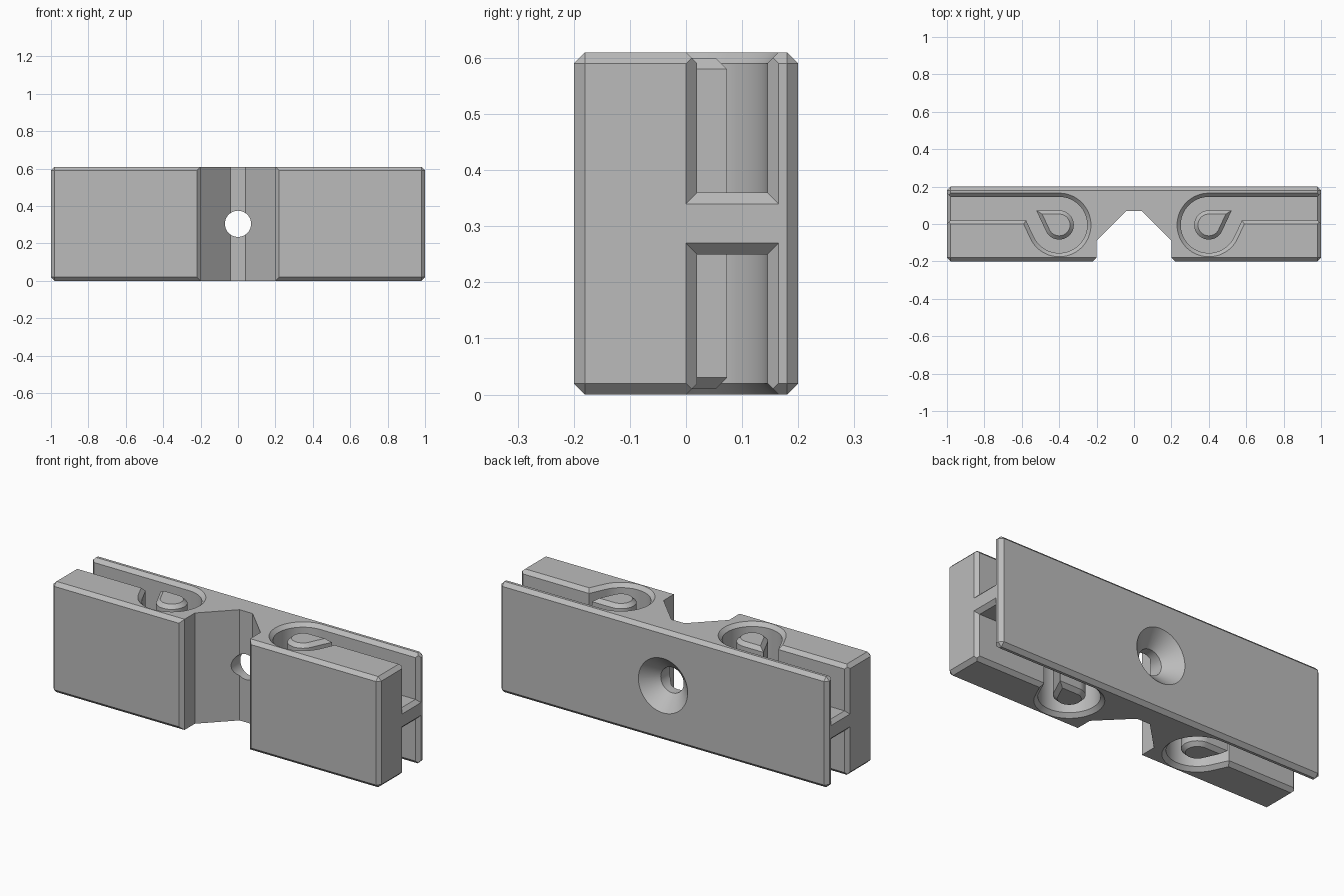
import bpy
import bmesh
import math
from mathutils import Vector

cube = bpy.data.objects.get("Cube")
if cube:
    bpy.data.objects.remove(cube, do_unlink=True)

HEIGHT = 0.61
CHAMFER = 0.02
POST_X, POST_Y = 0.4, -0.005
TANGENT = math.radians(-25)   # where the straight flank leaves the round

grey = bpy.data.materials.new("grey_plastic")
grey.use_nodes = True
colour = (0.5, 0.5, 0.5, 1)
grey.diffuse_color = colour
grey.node_tree.nodes["Principled BSDF"].inputs["Base Color"].default_value = colour


def make_object(name, bm):
    bmesh.ops.recalc_face_normals(bm, faces=bm.faces)
    mesh = bpy.data.meshes.new(name)
    bm.to_mesh(mesh)
    bm.free()
    mesh.materials.append(grey)
    obj = bpy.data.objects.new(name, mesh)
    bpy.context.collection.objects.link(obj)
    return obj


def loft(name, rings):
    """Closed solid through rings that have equal point counts."""
    bm = bmesh.new()
    loops = [[bm.verts.new(p) for p in ring] for ring in rings]
    n = len(loops[0])
    for a, b in zip(loops, loops[1:]):
        for i in range(n):
            j = (i + 1) % n
            bm.faces.new((a[i], a[j], b[j], b[i]))
    bm.faces.new(loops[0])
    bm.faces.new(loops[-1])
    return make_object(name, bm)


def arc(radius, segments=48):
    """Round part from the back tangent, past the centre, to the flank."""
    start, end = math.pi / 2, 2 * math.pi + TANGENT
    for i in range(segments + 1):
        a = start + (end - start) * i / segments
        yield (POST_X + radius * math.cos(a), POST_Y + radius * math.sin(a))


def flank_at(radius, y):
    """Point at the given y on the straight flank."""
    px = POST_X + radius * math.cos(TANGENT)
    py = POST_Y + radius * math.sin(TANGENT)
    return (px - math.tan(TANGENT) * (y - py), y)


def teardrop(radius):
    return list(arc(radius)) + [flank_at(radius, POST_Y + radius)]


def channel(grow):
    r, front = 0.15 + grow, 0.02 - grow
    return list(arc(r)) + [flank_at(r, front), (1.2, front), (1.2, POST_Y + r)]


def level(outline, z, side, flip=False):
    z = HEIGHT - z if flip else z
    return [Vector((side * x, y, z)) for x, y in outline]


def cut(target, cutter):
    cutter.hide_render = True
    mod = target.modifiers.new("cut", 'BOOLEAN')
    mod.operation = 'DIFFERENCE'
    mod.solver = 'EXACT'
    mod.object = cutter
    bpy.context.view_layer.objects.active = target
    bpy.ops.object.modifier_apply(modifier=mod.name)
    bpy.data.objects.remove(cutter, do_unlink=True)


# Chamfered block
bm = bmesh.new()
bmesh.ops.create_cube(bm, size=1)
bmesh.ops.scale(bm, vec=(2, 0.4, HEIGHT), verts=bm.verts)
bmesh.ops.translate(bm, vec=(0, 0, HEIGHT / 2), verts=bm.verts)
bmesh.ops.bevel(bm, geom=bm.edges[:], offset=CHAMFER, segments=1, affect='EDGES')
body = make_object("body", bm)

# Front notch with chamfered mouth
half = [(0.24, -0.22), (0.2, -0.18), (0.2, -0.09), (0.04, 0.07)]
notch = half + [(-x, y) for x, y in reversed(half)]
cut(body, loft("notch_cutter", [level(notch, z, 1) for z in (-0.1, 0.7)]))

# Countersunk screw hole
rings = []
for y, r in ((-0.05, 0.07), (0.12, 0.07), (0.21, 0.16)):
    angles = [2 * math.pi * i / 64 for i in range(64)]
    rings.append([Vector((r * math.cos(a), y, HEIGHT / 2 + r * math.sin(a))) for a in angles])
cut(body, loft("screw_hole_cutter", rings))

# Channels, open at the ends and at the top or bottom
for side in (1, -1):
    for flip in (False, True):
        steps = ((0.36, 0), (0.59, 0), (0.63, 0.04))
        cut(body, loft("channel_cutter",
                       [level(channel(g), z, side, flip) for z, g in steps]))
        # Chamfer around the end opening
        rings = []
        for x in (0.96, 1.04):
            g = x - (1 - CHAMFER)
            y0, y1, z0, z1 = 0.02 - g, 0.145 + g, 0.36 - g, 0.75
            corners = [(y0, z0), (y1, z0), (y1, z1), (y0, z1)]
            rings.append([Vector((side * x, y, HEIGHT - z if flip else z)) for y, z in corners])
        cut(body, loft("end_cutter", rings))

# Teardrop posts, one through each pair of channels
parts = [body]
for name, side in (("left_post", 1), ("right_post", -1)):
    steps = ((0.01, 0.058), (0.03, 0.078), (0.58, 0.078), (0.6, 0.058))
    parts.append(loft(name, [level(teardrop(r), z, side) for z, r in steps]))

# Smooth rounds, sharp edges
bpy.ops.object.select_all(action='DESELECT')
for part in parts:
    part.select_set(True)
bpy.context.view_layer.objects.active = body
bpy.ops.object.shade_smooth_by_angle(angle=math.radians(20))
